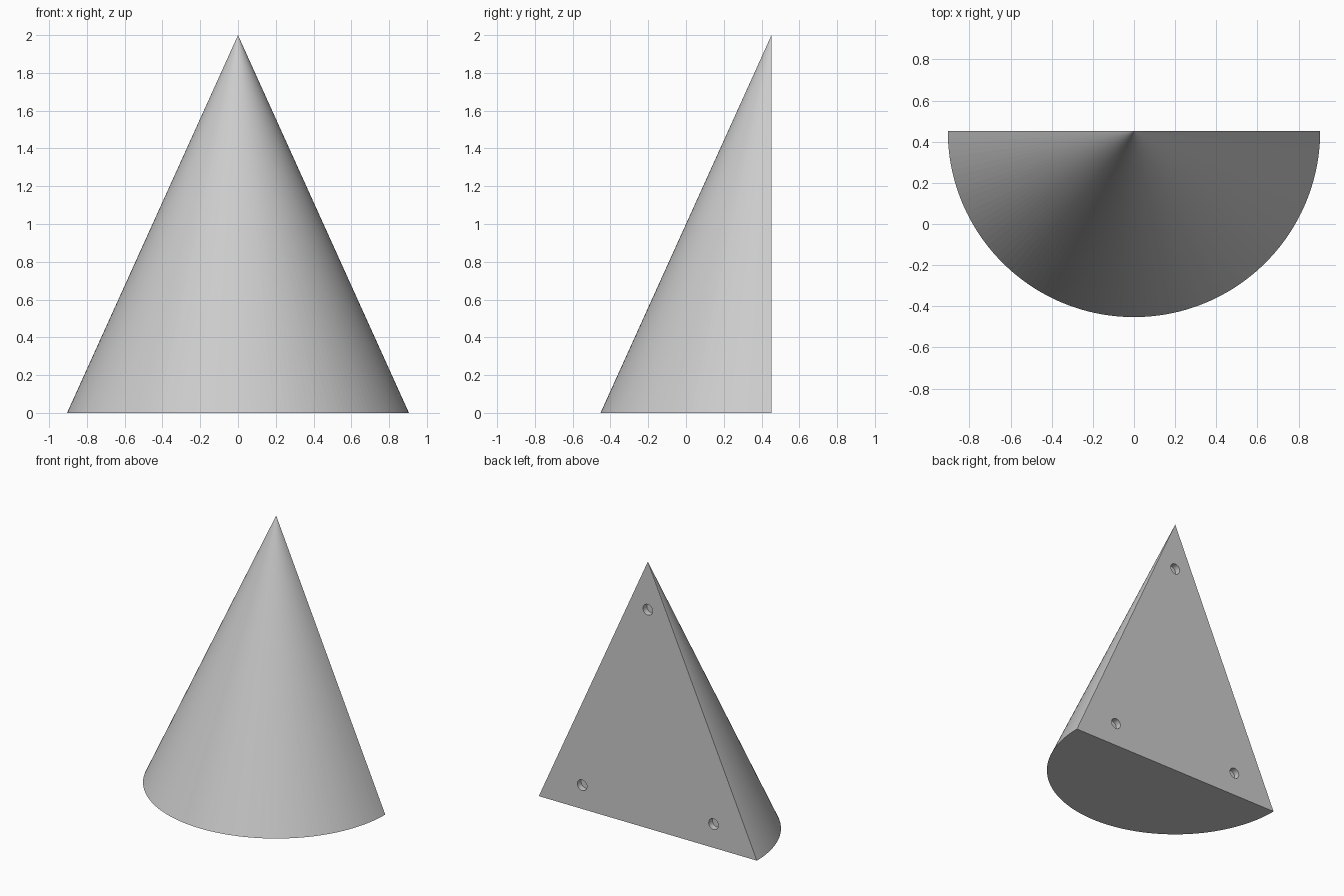
import bpy, bmesh, math

cube = bpy.data.objects.get("Cube")
if cube:
    bpy.data.objects.remove(cube)

RADIUS, HEIGHT, BACK = 0.905, 2.0, 0.4525
HOLE_RADIUS, HOLE_DEPTH = 0.04, 0.045
SEGMENTS = 90

grey = bpy.data.materials.new("light grey")
grey.use_nodes = True
colour = (0.6, 0.6, 0.6, 1)
grey.diffuse_color = colour
grey.node_tree.nodes["Principled BSDF"].inputs["Base Color"].default_value = colour


def make_object(name, bm):
    bmesh.ops.recalc_face_normals(bm, faces=bm.faces)
    mesh = bpy.data.meshes.new(name)
    bm.to_mesh(mesh)
    bm.free()
    mesh.materials.append(grey)
    obj = bpy.data.objects.new(name, mesh)
    bpy.context.collection.objects.link(obj)
    return obj


# Half cone: curved front, flat back and flat base
bm = bmesh.new()
apex = bm.verts.new((0, BACK, HEIGHT))
rim = []
for i in range(SEGMENTS + 1):
    a = math.pi * i / SEGMENTS
    rim.append(bm.verts.new((-RADIUS * math.cos(a), BACK - RADIUS * math.sin(a), 0)))
for v, w in zip(rim, rim[1:]):
    bm.faces.new((v, w, apex))
bm.faces.new((rim[-1], rim[0], apex))
bm.faces.new(rim)
half_cone = make_object("half_cone", bm)

# Three round blind holes in the flat back
bm = bmesh.new()
for x, z in ((0, 1.64), (-0.545, 0.178), (0.545, 0.178)):
    ring = [bm.verts.new((x + HOLE_RADIUS * math.cos(a), BACK - HOLE_DEPTH,
                          z + HOLE_RADIUS * math.sin(a)))
            for a in (math.tau * i / 32 for i in range(32))]
    floor = bm.faces.new(ring)
    part = bmesh.ops.extrude_face_region(bm, geom=[floor], use_keep_orig=True)
    for v in part["geom"]:
        if isinstance(v, bmesh.types.BMVert):
            v.co.y = BACK + HOLE_DEPTH
cutter = make_object("hole_cutter", bm)
cutter.hide_render = True
cutter.hide_viewport = True

holes = half_cone.modifiers.new("mounting holes", 'BOOLEAN')
holes.operation = 'DIFFERENCE'
holes.solver = 'EXACT'
holes.object = cutter

# Apply the cut and remove the helper
bpy.context.view_layer.objects.active = half_cone
half_cone.select_set(True)
bpy.ops.object.modifier_apply(modifier=holes.name)
bpy.data.objects.remove(cutter)
